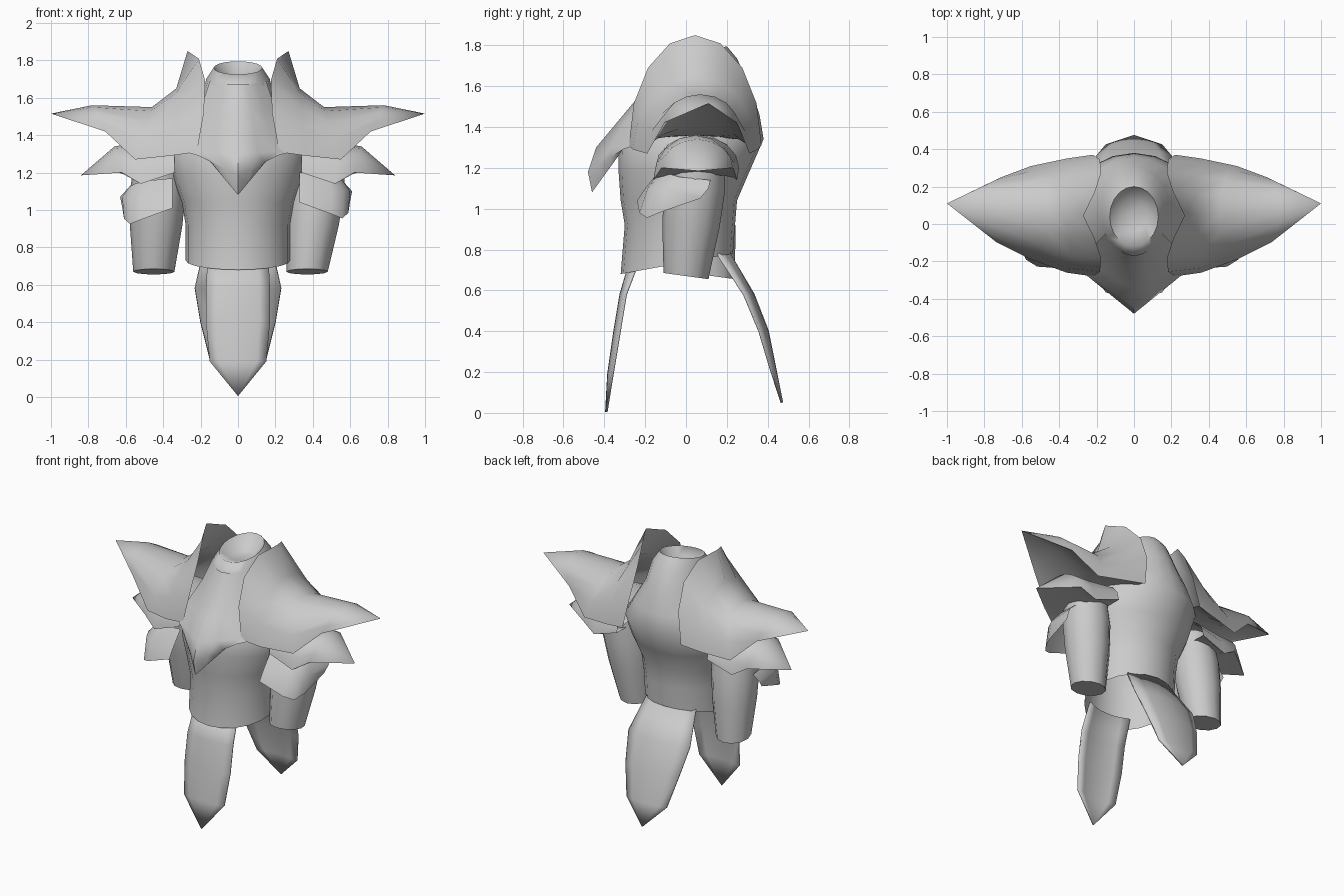
import bpy
from math import sin, cos, pi, radians

cube = bpy.data.objects.get("Cube")
if cube:
    bpy.data.objects.remove(cube)

metal = bpy.data.materials.new("plain_grey")
metal.use_nodes = True
grey = (0.6, 0.6, 0.6, 1)
metal.diffuse_color = grey
metal.node_tree.nodes["Principled BSDF"].inputs["Base Color"].default_value = grey


def loft(name, rows, closed=False, cap_start=False, cap_end=False, angle=50, thickness=0):
    """Skin a grid of equally long rows of points."""
    count = len(rows[0])
    verts = [point for row in rows for point in row]
    faces = []
    for start in range(0, len(verts) - count, count):
        for here in range(count if closed else count - 1):
            after = (here + 1) % count
            faces.append((start + here, start + after,
                          start + count + after, start + count + here))
    if cap_start:
        faces.append(tuple(reversed(range(count))))
    if cap_end:
        faces.append(tuple(range(len(verts) - count, len(verts))))
    mesh = bpy.data.meshes.new(name)
    mesh.from_pydata(verts, [], faces)
    mesh.materials.append(metal)
    obj = bpy.data.objects.new(name, mesh)
    bpy.context.collection.objects.link(obj)
    bpy.ops.object.select_all(action="DESELECT")
    obj.select_set(True)
    bpy.context.view_layer.objects.active = obj
    # Weld collapsed tips and make the faces consistent
    bpy.ops.object.mode_set(mode="EDIT")
    bpy.ops.mesh.select_all(action="SELECT")
    bpy.ops.mesh.remove_doubles(threshold=0.001)
    bpy.ops.mesh.normals_make_consistent(inside=False)
    bpy.ops.object.mode_set(mode="OBJECT")
    if thickness:
        solid = obj.modifiers.new("thickness", "SOLIDIFY")
        solid.thickness = thickness
        solid.offset = 0
    bpy.ops.object.shade_smooth_by_angle(angle=radians(angle))


def both_sides(name, rows, outward=0, drop=0, **options):
    """Build a left part and its mirror image, optionally moved a little."""
    loft("left_" + name, rows, **options)
    mirrored = [[(-x - outward, y, z - drop) for x, y, z in row] for row in rows]
    loft("right_" + name, mirrored, **options)


def oval(half, front, back, height, tilt=0, side=0, sides=20):
    """Closed ring whose back is higher than its front by the tilt."""
    row = []
    for i in range(sides):
        turn = 2 * pi * i / sides
        depth = -cos(turn) / 2
        row.append((side + half * sin(turn), (front + back) / 2 + (back - front) * depth,
                    height + tilt * depth))
    return row


def arch(rim, crest, front, back, low, high, pinch=0, steps=8):
    """Arch from front to back; rim and crest are its distances from the middle."""
    row = []
    for i in range(steps + 1):
        turn = pi * i / steps
        lift = sin(turn)
        row.append((rim + (crest - rim) * lift - pinch * abs(sin(2 * turn)),
                    (front + back) / 2 - (back - front) / 2 * cos(turn),
                    low + (high - low) * lift))
    return row


def wrap(reach, front, back, front_height, back_height, dip=0, inner=0.33, steps=4):
    """Quarter turn around an arm, from its front to its outer side."""
    row = []
    for i in range(steps + 1):
        turn = pi / 2 * i / steps
        row.append((inner + reach * abs(sin(turn)) ** 0.5,
                    back - (back - front) * abs(cos(turn)) ** 0.5,
                    front_height + (back_height - front_height) * i / steps
                    - dip * sin(2 * turn)))
    return row


def crease(half, spine, spine_height, edge, edge_height, bend=1, steps=3):
    """Symmetric row running from one edge over the spine to the other edge."""
    row = []
    for i in range(-steps, steps + 1):
        across = i / steps
        fall = abs(across) ** bend
        row.append((half * across, spine + (edge - spine) * fall,
                    spine_height + (edge_height - spine_height) * fall))
    return row


# Torso shell with collar and shallow neck hollow
loft("torso", [
    oval(half=0.28, front=-0.32, back=0.23, height=0.73, tilt=0.1),
    oval(half=0.28, front=-0.3, back=0.24, height=0.92),
    oval(half=0.3, front=-0.32, back=0.25, height=1.04),
    oval(half=0.35, front=-0.33, back=0.31, height=1.18),
    oval(half=0.37, front=-0.33, back=0.38, height=1.32, tilt=0.04),
    oval(half=0.29, front=-0.27, back=0.36, height=1.44, tilt=0.04),
    oval(half=0.2, front=-0.21, back=0.31, height=1.58, tilt=0.05),
    oval(half=0.17, front=-0.16, back=0.25, height=1.7, tilt=0.07),
    oval(half=0.13, front=-0.12, back=0.2, height=1.76, tilt=0.07),
    oval(half=0.07, front=-0.04, back=0.13, height=1.7),
], closed=True, cap_end=True, angle=80)

# Chest plate drawn forward into a downward point
loft("chest_plate", [
    crease(half=0.15, spine=-0.17, spine_height=1.67, edge=-0.05, edge_height=1.69, bend=2),
    crease(half=0.2, spine=-0.24, spine_height=1.54, edge=-0.1, edge_height=1.54, bend=2),
    crease(half=0.26, spine=-0.34, spine_height=1.42, edge=-0.17, edge_height=1.41, bend=1.4),
    crease(half=0.32, spine=-0.44, spine_height=1.3, edge=-0.22, edge_height=1.32),
    crease(half=0.21, spine=-0.48, spine_height=1.18, edge=-0.31, edge_height=1.29),
    crease(half=0.15, spine=-0.46, spine_height=1.08, edge=-0.33, edge_height=1.26),
], angle=60)

# Large winged shoulder plates, rising to a spike beside the neck
wing_tip = arch(rim=1, crest=1, front=0.11, back=0.11, low=1.515, high=1.515)
both_sides("shoulder_plate", [
    arch(rim=0.22, crest=0.27, front=-0.28, back=0.37, low=1.31, high=1.85, pinch=0.08),
    arch(rim=0.36, crest=0.33, front=-0.26, back=0.35, low=1.29, high=1.65),
    arch(rim=0.55, crest=0.46, front=-0.19, back=0.31, low=1.27, high=1.55),
    arch(rim=0.71, crest=0.78, front=-0.11, back=0.25, low=1.42, high=1.56),
    wing_tip,
], angle=60)
both_sides("shoulder_underside", [
    arch(rim=0.22, crest=0.22, front=-0.28, back=0.37, low=1.31, high=1.35),
    arch(rim=0.36, crest=0.36, front=-0.26, back=0.35, low=1.29, high=1.36),
    arch(rim=0.55, crest=0.55, front=-0.19, back=0.31, low=1.27, high=1.4),
    arch(rim=0.71, crest=0.73, front=-0.11, back=0.25, low=1.42, high=1.46),
    wing_tip,
], angle=60)

# Smaller pointed plates below them
under_tip = arch(rim=0.84, crest=0.84, front=0.06, back=0.06, low=1.185, high=1.185)
both_sides("under_plate", [
    arch(rim=0.34, crest=0.34, front=-0.15, back=0.26, low=1.2, high=1.36),
    arch(rim=0.52, crest=0.53, front=-0.16, back=0.25, low=1.14, high=1.36),
    arch(rim=0.62, crest=0.66, front=-0.12, back=0.23, low=1.2, high=1.34),
    under_tip,
], angle=40)
both_sides("under_plate_underside", [
    arch(rim=0.34, crest=0.34, front=-0.15, back=0.26, low=1.2, high=1.2),
    arch(rim=0.52, crest=0.52, front=-0.16, back=0.25, low=1.14, high=1.17),
    arch(rim=0.62, crest=0.64, front=-0.12, back=0.23, low=1.2, high=1.2),
    under_tip,
], angle=40)

# Upper arm guards with a drooping corner, open at the back
both_sides("arm_guard", [
    wrap(reach=0.24, front=-0.12, back=0.12, front_height=1.2, back_height=1.14),
    wrap(reach=0.28, front=-0.2, back=0.11, front_height=1.1, back_height=1.1),
    wrap(reach=0.27, front=-0.24, back=0.07, front_height=1.04, back_height=1.05, dip=0.09),
], outward=0.02, drop=0.03, angle=60)

# Tapered arms, the left one swung forward and inward
for name, middle, lean, swing in (("left_arm", 0.44, -0.07, -0.06),
                                  ("right_arm", -0.42, -0.03, 0.07)):
    rows = []
    for down, radius in ((0, 0.13), (0.3, 0.15), (0.6, 0.14), (1, 0.11)):
        depth = 0.06 + swing * down
        rows.append(oval(half=radius, front=depth - radius, back=depth + radius,
                         height=1.28 - 0.61 * down, tilt=-0.03 * down,
                         side=middle + lean * down, sides=12))
    loft(name, rows, closed=True, cap_start=True, cap_end=True, angle=40)


def flap(name, stations):
    """Hanging plate; each station is half width, spine, edge and height."""
    rows = [crease(half, spine, height, edge, height, bend=2)
            for half, spine, edge, height in stations]
    loft(name, rows, angle=40, thickness=0.012)


# Hanging front and back flaps
flap("front_flap", [(0.16, -0.27, -0.23, 0.75), (0.17, -0.32, -0.295, 0.58),
                    (0.17, -0.35, -0.325, 0.4), (0.15, -0.38, -0.36, 0.19),
                    (0, -0.39, -0.39, 0.005)])
flap("back_flap", [(0.18, 0.2, 0.14, 0.8), (0.23, 0.33, 0.285, 0.58),
                   (0.2, 0.4, 0.36, 0.4), (0.15, 0.44, 0.42, 0.2),
                   (0, 0.47, 0.47, 0.05)])
